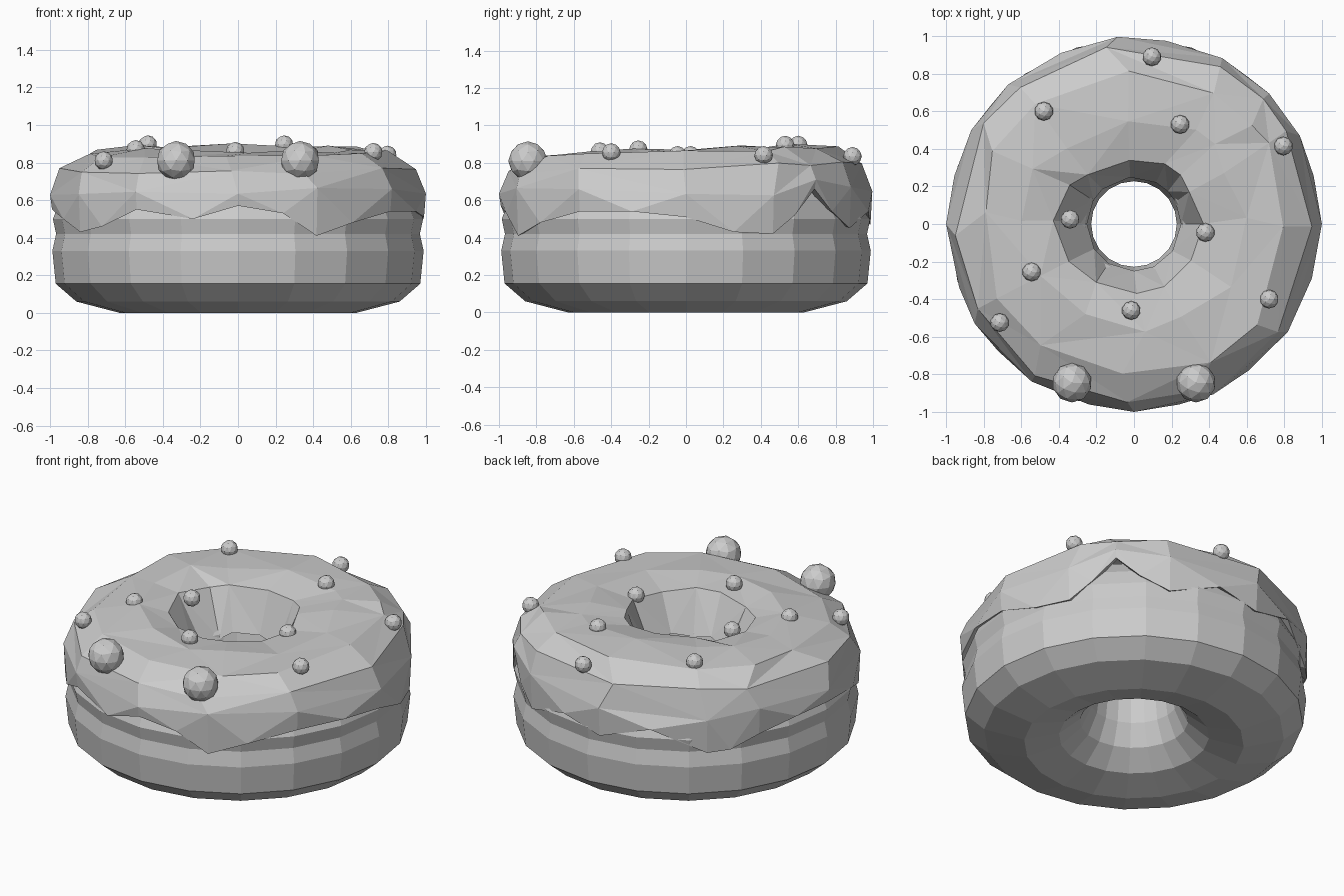
import bpy, bmesh, random
from math import sin, cos, radians
from mathutils import Vector

if "Cube" in bpy.data.objects:
    bpy.data.objects.remove(bpy.data.objects["Cube"])

random.seed(4)


def polar(r, deg, z):
    a = radians(deg)
    return Vector((r * cos(a), r * sin(a), z))


def finish(bm, name):
    bmesh.ops.recalc_face_normals(bm, faces=bm.faces)
    mesh = bpy.data.meshes.new(name)
    bm.to_mesh(mesh)
    bm.free()
    obj = bpy.data.objects.new(name, mesh)
    bpy.context.collection.objects.link(obj)
    return obj


# Dough: closed ring profile (radius, height) turned in 20 sides
profile = [(.63, 0), (.86, .06), (.97, .155), (.988, .33), (.968, .42), (.985, .50),
           (.945, .60), (.86, .70), (.62, .77), (.43, .75), (.34, .69), (.26, .60),
           (.228, .45), (.25, .28), (.31, .15), (.43, .05)]
bm = bmesh.new()
N = 20
rings = [[bm.verts.new(polar(r, 360 * i / N, z)) for r, z in profile] for i in range(N)]
for i in range(N):
    a, b = rings[i], rings[(i + 1) % N]
    for j in range(len(profile)):
        k = (j + 1) % len(profile)
        bm.faces.new((a[j], b[j], b[k], a[k]))
finish(bm, "dough")

# Icing: dripping edge as (angle, height), every second column carries on over the top
drips = [(0, .51), (15, .43), (28, .42), (36, .52), (44, .66), (52, .54), (62, .45),
         (80, .54), (95, .47), (113, .56), (132, .42), (140, .43), (150, .5), (165, .55),
         (180, .55), (200, .5), (212, .43), (223, .46), (237, .55), (256, .5), (270, .57),
         (284, .53), (295, .41), (308, .48), (325, .54), (343, .54)]
hole = [.37, .34, .36, .36, .34, .36, .40, .43, .40, .37, .37, .37, .36]
bm = bmesh.new()
lip = [bm.verts.new(polar(.92, a, z + .03)) for a, z in drips]
edge = [bm.verts.new(polar(.99, a, z)) for a, z in drips]
columns = []
for (a, z), h in zip(drips[::2], hole):
    j = lambda s: random.uniform(-s, s)
    t = .03 * sin(radians(a))      # the icing rises a little towards the back
    columns.append([bm.verts.new(p) for p in (
        polar(1.0, a, max(.65 + j(.03), z + .05)),
        polar(.955 + j(.01), a + j(4), .775 + t + j(.015)),
        polar(.82 + j(.03), a + j(5), .855 + t + j(.012)),
        polar(.57 + j(.05), a + j(6), .875 + .7 * t + j(.012)),
        polar(h, a + j(3), .84 + .4 * t + j(.012)),
        polar(.25, a, .58 + j(.03)))])
M, C = len(edge), len(columns)
for i in range(M):
    k = (i + 1) % M
    bm.faces.new((lip[i], lip[k], edge[k], edge[i]))
for i in range(C):
    a, b = columns[i], columns[(i + 1) % C]
    e0, e1, e2 = edge[2 * i], edge[2 * i + 1], edge[(2 * i + 2) % M]
    for tri in ((a[0], e0, e1), (a[0], e1, b[0]), (b[0], e1, e2)):
        bm.faces.new(tri)
    for j in range(len(a) - 1):
        if (i + j) % 2:
            bm.faces.new((a[j], b[j], b[j + 1]))
            bm.faces.new((a[j], b[j + 1], a[j + 1]))
        else:
            bm.faces.new((a[j], b[j], a[j + 1]))
            bm.faces.new((b[j], b[j + 1], a[j + 1]))
finish(bm, "icing")


# Round sprinkles: small ones over the top, two large ones at the front
def ball(name, x, y, z, r):
    bm = bmesh.new()
    bmesh.ops.create_icosphere(bm, subdivisions=2, radius=r)
    finish(bm, name).location = (x, y, z)


for x, y, z in [(.095, .89, .835), (-.48, .60, .895), (.245, .53, .895), (.795, .415, .84),
                (-.34, .025, .84), (.38, -.045, .84), (-.545, -.255, .87),
                (-.015, -.46, .86), (.72, -.40, .855), (-.715, -.525, .81)]:
    ball("small_sprinkle", x, y, z, .05)
for s in (-1, 1):
    ball("large_sprinkle", .33 * s, -.845, .81, .105)
